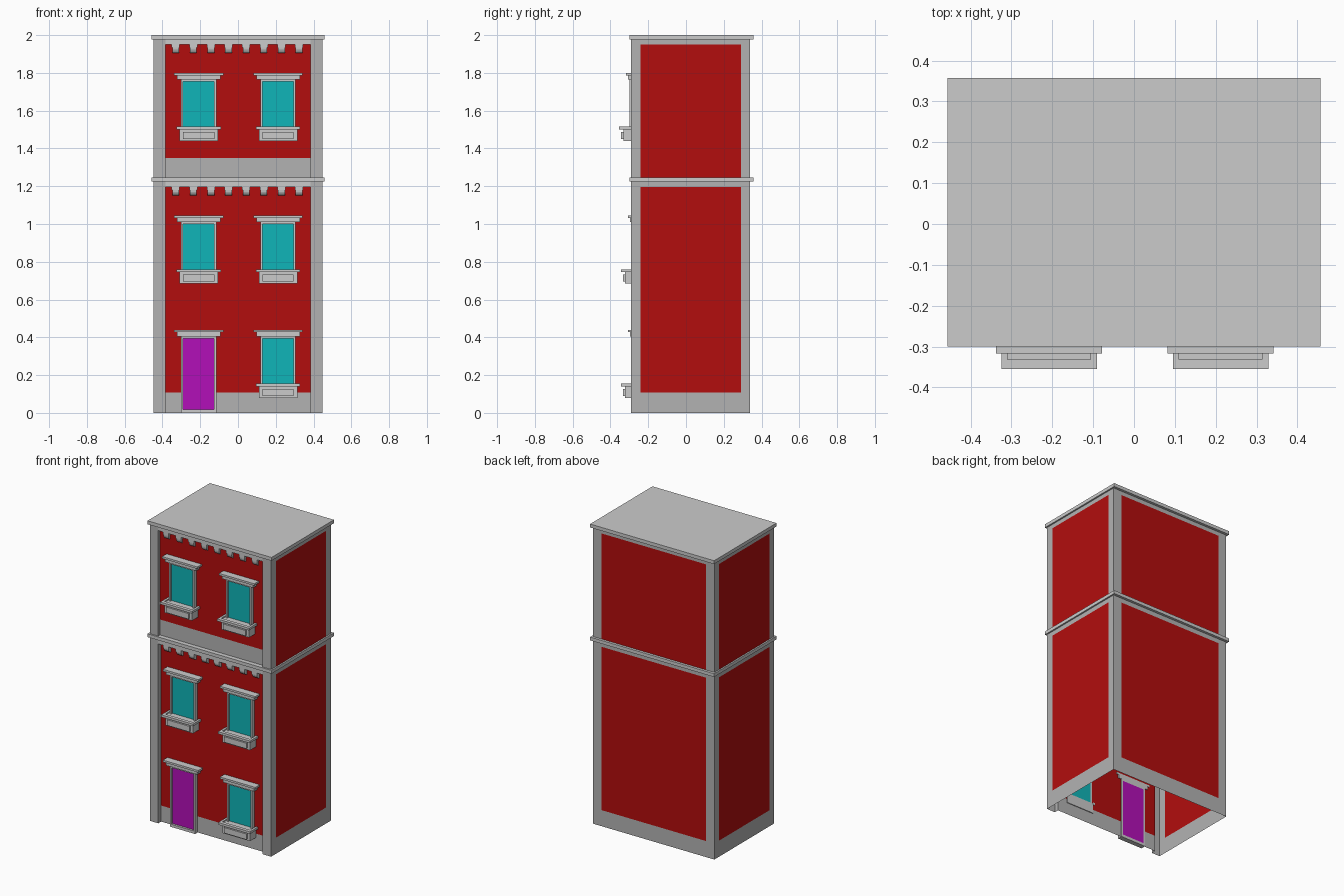
import bpy, bmesh
from math import sin, cos, pi

if "Cube" in bpy.data.objects:
    bpy.data.objects.remove(bpy.data.objects["Cube"])


def material(name, rgb):
    m = bpy.data.materials.new(name)
    m.diffuse_color = (*rgb, 1)
    m.use_nodes = True
    m.node_tree.nodes["Principled BSDF"].inputs["Base Color"].default_value = m.diffuse_color
    return m


GREY = material("stone", (0.45, 0.45, 0.45))
RED = material("brick", (0.45, 0.004, 0.004))
CYAN = material("glass", (0.005, 0.46, 0.48))
PURPLE = material("door_paint", (0.45, 0.005, 0.48))


def finish(name, bm, mats=()):
    bmesh.ops.recalc_face_normals(bm, faces=bm.faces)
    me = bpy.data.meshes.new(name)
    bm.to_mesh(me)
    bm.free()
    for m in mats:
        me.materials.append(m)
    ob = bpy.data.objects.new(name, me)
    bpy.context.collection.objects.link(ob)
    return ob


def add_box(bm, x0, x1, y0, y1, z0, z1):
    vs = bmesh.ops.create_cube(bm, size=1)["verts"]
    for v in vs:
        v.co = (x1 if v.co.x > 0 else x0,
                y1 if v.co.y > 0 else y0,
                z1 if v.co.z > 0 else z0)


def boxes(name, dims, mats=()):
    bm = bmesh.new()
    for d in dims:
        add_box(bm, *d)
    return finish(name, bm, mats)


# Thin wall shell: plan outline swept through levels, panels coloured in place
def walls(name, levels, fy, red_front, red_side):
    half = [(-.385, .34), (-.447, .34), (-.447, .29), (-.447, -.24),
            (-.447, -.29), (-.385, -.29), (-.385, fy)]
    plan = half + [(-x, y) for x, y in reversed(half)]
    n = len(plan)
    bm = bmesh.new()
    rows = [[bm.verts.new((x, y, z)) for x, y in plan] for z in levels]
    for k in range(len(levels) - 1):
        for i in range(n):
            j = (i + 1) % n
            f = bm.faces.new((rows[k][i], rows[k][j], rows[k + 1][j], rows[k + 1][i]))
            if (i == 6 and k in red_front) or (i in (2, 10, 13) and k in red_side):
                f.material_index = 1
    finish(name, bm, (GREY, RED))


LOW, UP = -.26, -.27
walls("lower_walls", (0, .107, 1.195, 1.225), LOW, {1}, {1})
walls("upper_walls", (1.247, 1.35, 1.95, 1.977), UP, {1}, {0, 1})

# Cornice slabs and the lintels beneath them
for name, z0, z1 in (("middle_cornice", 1.225, 1.247), ("roof_cornice", 1.977, 2.0)):
    boxes(name, [(-.457, .457, -.30, .357, z0, z1)])
boxes("lower_lintel", [(-.385, .385, -.29, LOW, 1.195, 1.225)])
boxes("upper_lintel", [(-.385, .385, -.29, UP, 1.95, 1.977)])


# Row of rounded corbels
def corbels(name, fy, top):
    bm = bmesh.new()
    d = fy + .29
    prof = [(fy, top - .015)]
    prof += [(fy - d * .9 * cos(a * pi / 10), top - .015 - .03 * sin(a * pi / 10))
             for a in range(6)]
    for i in range(8):
        x = -.33 + i * .0933
        add_box(bm, x - .021, x + .021, -.29, fy, top - .015, top)
        sides = [[bm.verts.new((x + s, y, z)) for y, z in prof] for s in (-.018, .018)]
        bm.faces.new(sides[0])
        bm.faces.new(sides[1][::-1])
        for a in range(len(prof)):
            b = (a + 1) % len(prof)
            bm.faces.new((sides[0][a], sides[0][b], sides[1][b], sides[1][a]))
    finish(name, bm)


corbels("lower_corbels", LOW, 1.195)
corbels("upper_corbels", UP, 1.95)


# Stepped header and side jambs, shared by windows and door
def surround(cx, fy, top, bottom):
    b = fy + .005
    dims = [(cx - .13, cx + .13, fy - .047, b, top - .013, top),
            (cx - .115, cx + .115, fy - .037, b, top - .035, top - .013),
            (cx - .093, cx + .093, fy - .028, b, top - .045, top - .035)]
    for s in (-1, 1):
        x0, x1 = sorted((cx + s * .082, cx + s * .093))
        dims.append((x0, x1, fy - .028, b, bottom, top - .045))
    return dims


# Window with sill rim, box below and raised panel
def window(name, cx, fy, top):
    b = fy + .005
    sill = top - .285
    dims = surround(cx, fy, top, sill - .01)
    dims += [(cx - .117, cx + .117, fy - .085, fy - .062, sill - .015, sill),
             (cx - .117, cx - .102, fy - .062, b, sill - .015, sill),
             (cx + .102, cx + .117, fy - .062, b, sill - .015, sill),
             (cx - .102, cx + .102, fy - .062, b, sill - .075, sill - .008),
             (cx - .083, cx + .083, fy - .074, fy - .062, sill - .065, sill - .028)]
    boxes(name + "_frame", dims)
    boxes(name + "_glass", [(cx - .082, cx + .082, fy - .014, b, sill - .008, top - .045)], (CYAN,))


LEFT, RIGHT = -.208, .212
window("upper_left_window", LEFT, UP, 1.80)
window("upper_right_window", RIGHT, UP, 1.80)
window("middle_left_window", LEFT, LOW, 1.045)
window("middle_right_window", RIGHT, LOW, 1.045)
window("ground_right_window", RIGHT, LOW, .44)

# Door with threshold
boxes("door_frame", surround(LEFT, LOW, .44, 0)
      + [(LEFT - .082, LEFT + .082, LOW - .028, LOW + .005, 0, .018)])
boxes("door", [(LEFT - .082, LEFT + .082, LOW - .014, LOW + .005, .018, .395)], (PURPLE,))
